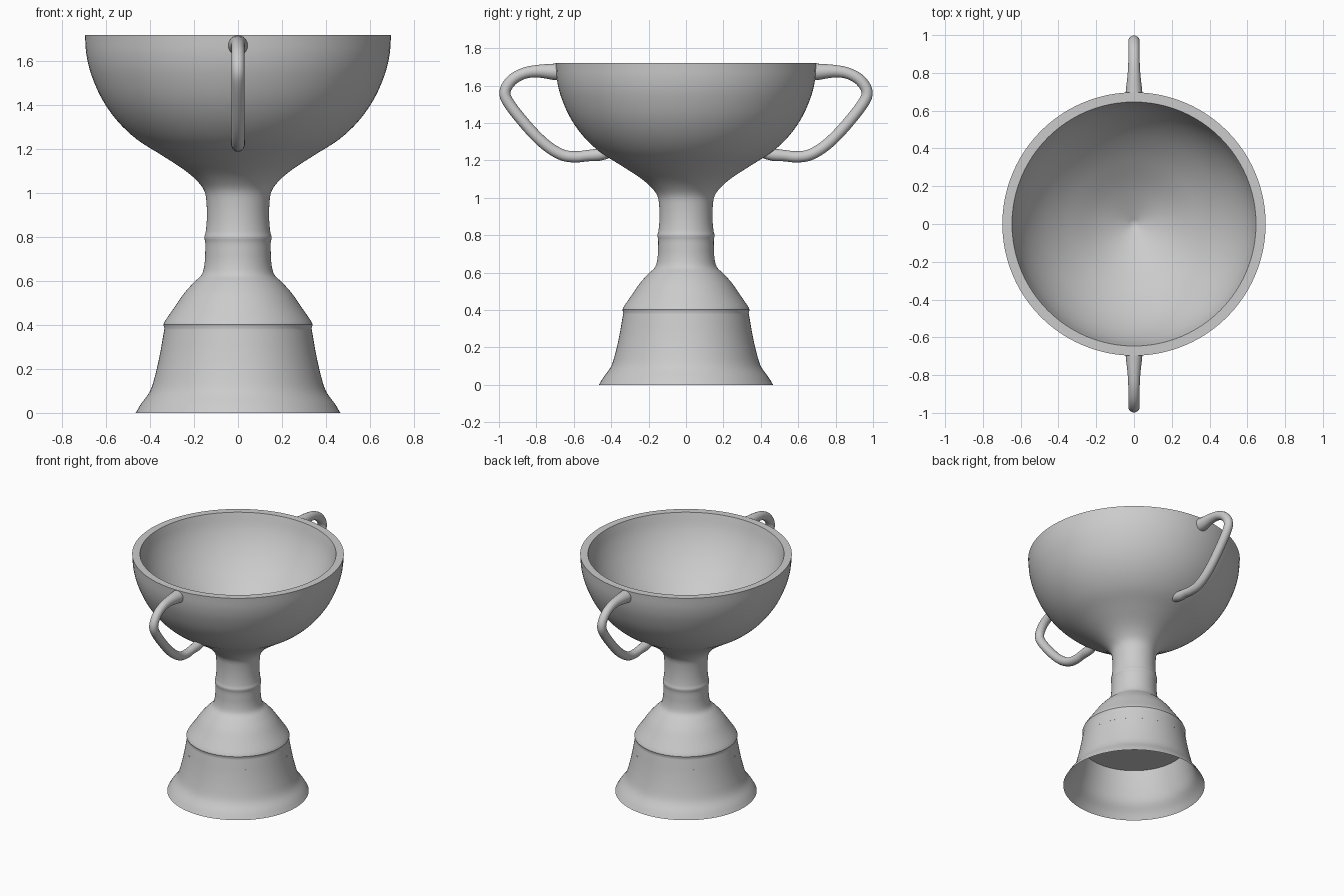
import bpy, bmesh
from math import sin, cos, pi
from mathutils import Vector

cube = bpy.data.objects.get("Cube")
if cube:
    bpy.data.objects.remove(cube, do_unlink=True)

grey = bpy.data.materials.new("plain_grey")
grey.use_nodes = True
colour = (0.6, 0.6, 0.6, 1)
grey.diffuse_color = colour
grey.node_tree.nodes["Principled BSDF"].inputs["Base Color"].default_value = colour


def spline(points, steps):
    """Smooth curve through all the points."""
    pts = [Vector(p) for p in points]
    pts = [2 * pts[0] - pts[1]] + pts + [2 * pts[-1] - pts[-2]]
    result = []
    for a, b, c, d in zip(pts, pts[1:], pts[2:], pts[3:]):
        for k in range(steps):
            t = k / steps
            result.append(b + (c - a) * t / 2
                          + (2 * a - 5 * b + 4 * c - d) * t * t / 2
                          + (3 * b - a - 3 * c + d) * t ** 3 / 2)
    return result + [pts[-2]]


def loft(name, rings, closed_ends):
    """Skin a list of closed rings into one smooth object."""
    bm = bmesh.new()
    loops = [[bm.verts.new(p) for p in ring] for ring in rings]
    for low, high in zip(loops, loops[1:]):
        for j in range(len(low)):
            k = (j + 1) % len(low)
            bm.faces.new((low[j], low[k], high[k], high[j]))
    if closed_ends:
        bm.faces.new(loops[0][::-1])
        bm.faces.new(loops[-1])
        bmesh.ops.recalc_face_normals(bm, faces=bm.faces)
    bmesh.ops.remove_doubles(bm, verts=bm.verts, dist=1e-5)
    mesh = bpy.data.meshes.new(name)
    bm.to_mesh(mesh)
    bm.free()
    mesh.materials.append(grey)
    obj = bpy.data.objects.new(name, mesh)
    bpy.context.collection.objects.link(obj)
    bpy.ops.object.select_all(action="DESELECT")
    obj.select_set(True)
    bpy.context.view_layer.objects.active = obj
    bpy.ops.object.shade_smooth_by_angle(angle=pi / 6)


def lathe(name, profile, sides=96):
    angles = [2 * pi * j / sides for j in range(sides)]
    loft(name, [[(r * cos(a), r * sin(a), z) for a in angles]
                for r, z in profile], False)


# Hollow foot, stem and outside of the bowl, then the rim and the inside
foot = [(.466, 0), (.442, .04), (.4, .1), (.375, .18), (.355, .27),
        (.341, .35), (.335, .385)]
shoulder = [(.34, .402), (.33, .422), (.29, .48), (.245, .545), (.2, .595),
            (.165, .63), (.152, .68), (.149, .74), (.149, .775), (.153, .8),
            (.147, .825), (.142, .88), (.143, .95), (.153, 1.01), (.19, 1.06),
            (.25, 1.11), (.35, 1.175), (.46, 1.245), (.55, 1.33),
            (.62, 1.43), (.668, 1.54), (.69, 1.63), (.697, 1.72)]
inside = [(.646, 1.72), (.617, 1.62), (.568, 1.52), (.495, 1.42),
          (.4, 1.325), (.3, 1.245), (.2, 1.175), (.1, 1.12), (0, 1.075)]
lathe("cup_body", spline(foot, 4) + spline(shoulder, 4) + spline(inside, 4))

# Flat ceiling closing the hollow of the foot
lathe("foot_ceiling", [(0, .31), (.348, .31)])

# Handles: y, z and tube radius along the path, flaring where they meet the bowl
handle_path = [(.665, 1.673, .046), (.71, 1.674, .043), (.79, 1.677, .034),
               (.865, 1.666, .03), (.932, 1.628, .03), (.968, 1.565, .03),
               (.94, 1.495, .03), (.83, 1.36, .03), (.74, 1.275, .03),
               (.66, 1.229, .03), (.59, 1.219, .03), (.53, 1.225, .03),
               (.47, 1.23, .033), (.42, 1.24, .03)]
path = spline(handle_path, 5)
for name, side in (("back_handle", 1), ("front_handle", -1)):
    rings = []
    for i, (y, z, r) in enumerate(path):
        ahead = path[min(i + 1, len(path) - 1)] - path[max(i - 1, 0)]
        across = Vector((-ahead.y, ahead.x)).normalized()
        angles = [2 * pi * j / 20 for j in range(20)]
        rings.append([(r * sin(a), side * (y + r * cos(a) * across.x),
                       z + r * cos(a) * across.y) for a in angles])
    loft(name, rings, True)
